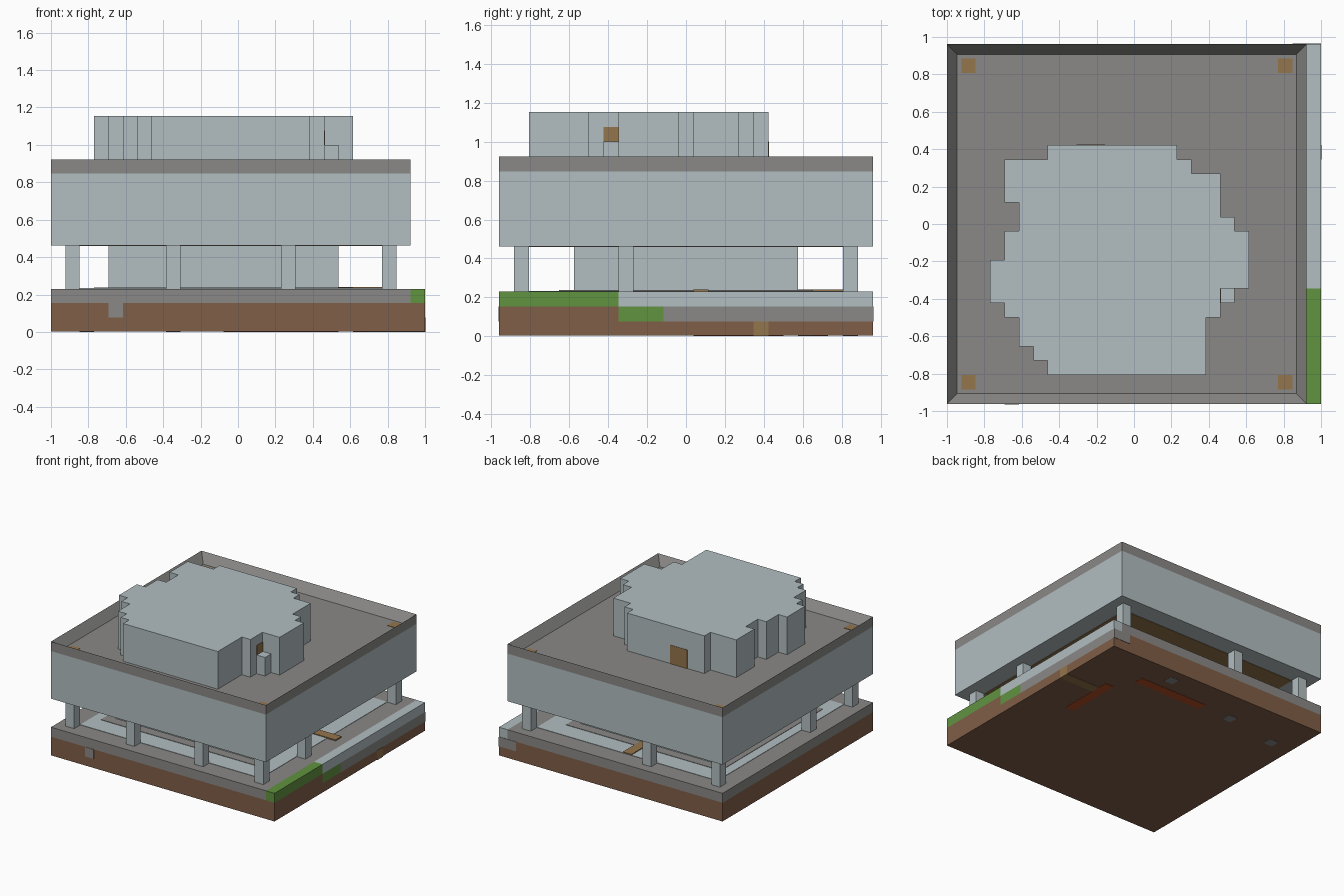
import bpy, bmesh
from mathutils import Vector

cube = bpy.data.objects.get("Cube")
if cube:
    bpy.data.objects.remove(cube, do_unlink=True)

U = 1 / 13      # size of one block
T = 0.04        # plate thickness in blocks


def material(name, rgb):
    lin = [((c / 255 + 0.055) / 1.055) ** 2.4 for c in rgb]
    m = bpy.data.materials.new(name)
    m.use_nodes = True
    m.diffuse_color = (*lin, 1)
    m.node_tree.nodes["Principled BSDF"].inputs["Base Color"].default_value = (*lin, 1)
    return m


PALE = material("pale_stone", (178, 190, 193))
GREY = material("grey_stone", (138, 137, 135))
DIRT = material("brown_earth", (128, 94, 71))
GRASS = material("green_grass", (97, 147, 64))
WOOD = material("tan_wood", (148, 117, 76))
CLAY = material("red_clay", (180, 78, 35))


def place(x, y, z):
    return Vector((x * U - 1, (y - 12.5) * U, z * U))


def finish(name, bm, mat):
    bmesh.ops.recalc_face_normals(bm, faces=bm.faces)
    me = bpy.data.meshes.new(name)
    bm.to_mesh(me)
    bm.free()
    me.materials.append(mat)
    ob = bpy.data.objects.new(name, me)
    bpy.context.collection.objects.link(ob)
    return ob


def prism(name, mat, outline, z0, z1):
    bm = bmesh.new()
    base = bm.faces.new([bm.verts.new(place(x, y, z0)) for x, y in outline])
    top = bmesh.ops.extrude_face_region(bm, geom=[base], use_keep_orig=True)["geom"]
    rise = Vector((0, 0, (z1 - z0) * U))
    bmesh.ops.translate(bm, vec=rise, verts=[v for v in top if isinstance(v, bmesh.types.BMVert)])
    return finish(name, bm, mat)


def block(name, mat, xs, ys, zs):
    (a, b), (c, d) = xs, ys
    return prism(name, mat, [(a, c), (b, c), (b, d), (a, d)], *zs)


def tray(name, mat, xs, ys, zs, rim, depth):
    """Block whose top is sunk inside a rim."""
    ob = block(name, mat, xs, ys, zs)
    bm = bmesh.new()
    bm.from_mesh(ob.data)
    top = max(bm.faces, key=lambda f: f.calc_center_median().z)
    bmesh.ops.inset_region(bm, faces=[top], thickness=rim * U)
    bmesh.ops.translate(bm, vec=(0, 0, -depth * U), verts=top.verts)
    bm.to_mesh(ob.data)
    bm.free()


FULL = (0, 25)
EDGE = (25, 26)

# Ground slab
block("earth_base", DIRT, FULL, FULL, (T, 2))
block("stone_terrace", GREY, FULL, FULL, (2, 3))
block("front_stone_patch", GREY, (4, 5), (-T, 1), (1, 2))
block("back_stone_patch", GREY, (24, 26), (24, 25 + T), (1, 2))

# Side border strip
block("border_earth_low", DIRT, EDGE, FULL, (T, 1))
block("border_earth_high", DIRT, EDGE, (0, 8), (1, 2))
block("border_grass_high", GRASS, EDGE, (0, 8), (2, 3))
block("border_grass_low", GRASS, EDGE, (8, 11), (1, 2))
block("border_stone", GREY, EDGE, (11, 25), (1, 2))
block("border_path", PALE, EDGE, (8, 25), (2, 3))
block("border_wood", WOOD, (25, 26 + T), (17, 18), (0, 1))

# Patches on the underside
block("under_wood", WOOD, (22, 26), (17, 18), (0, 2 * T))
block("under_clay_side", CLAY, (21, 22), (13, 19), (0, 2 * T))
block("under_clay_back", CLAY, (12, 20), (21, 22), (0, 2 * T))
for i, (x, y) in enumerate([(17, 23), (8, 21), (2, 20)]):
    block(f"under_stone_{i}", GREY, (x, x + 1), (y, y + 1), (0, 2 * T))

# Terrace floor: pale ring, grey walkway and wooden crossings
block("floor_ring", PALE, (2, 23), (2, 23), (3, 3 + T))
block("core_walkway", GREY, (3, 21), (4, 21), (3, 3 + 2 * T))
block("side_crossing", WOOD, (20, 24), (13, 14), (3, 3 + 3 * T))
block("back_crossing", WOOD, (12, 13), (20, 23), (3, 3 + 3 * T))

# Ground floor core and pillars
block("core_room", PALE, (4, 20), (5, 20), (3, 6))
pillars = [(x, y) for x in (1, 23) for y in (1, 8, 23)]
pillars += [(8, 1), (16, 1), (9, 23)]
for i, (x, y) in enumerate(pillars):
    block(f"pillar_{i}", PALE, (x, x + 1), (y, y + 1), (3, 6))

# Upper storey with a sunken roof deck
block("upper_storey", PALE, FULL, FULL, (6, 11))
block("upper_ceiling", WOOD, (2, 23), (2, 23), (6 - T, 6))
tray("roof_parapet", GREY, FULL, FULL, (11, 12), 1, 1 - T)
for x in (1, 23):
    for y in (1, 23):
        block(f"deck_corner_{x}_{y}", WOOD, (x, x + 1), (y, y + 1), (11, 11 + 2 * T))

# Stepped rooftop room: first row of each step, with its left and right limits
steps = [(2, 7, 18), (3, 6, 18), (4, 5, 18), (6, 4, 19), (7, 3, 19), (8, 3, 21),
         (10, 4, 21), (12, 5, 20), (13, 5, 19), (14, 4, 19), (16, 4, 17), (17, 7, 16)]
ends = [s[0] for s in steps[1:]] + [18]
left, right = [], []
for (y, x0, x1), end in zip(steps, ends):
    for side, x in ((left, x0), (right, x1)):
        if len(side) > 1 and side[-1][0] == x:
            side.pop()
        else:
            side.append((x, y))
        side.append((x, end))
prism("rooftop_room", PALE, right + left[::-1], 11, 15)
block("rooftop_ledge", PALE, (19, 20), (7, 8), (11, 13))
block("rooftop_hatch", WOOD, (19, 19 + T), (7, 8), (13, 14))
block("rooftop_door", WOOD, (9, 11), (18, 18 + T), (11, 13))
